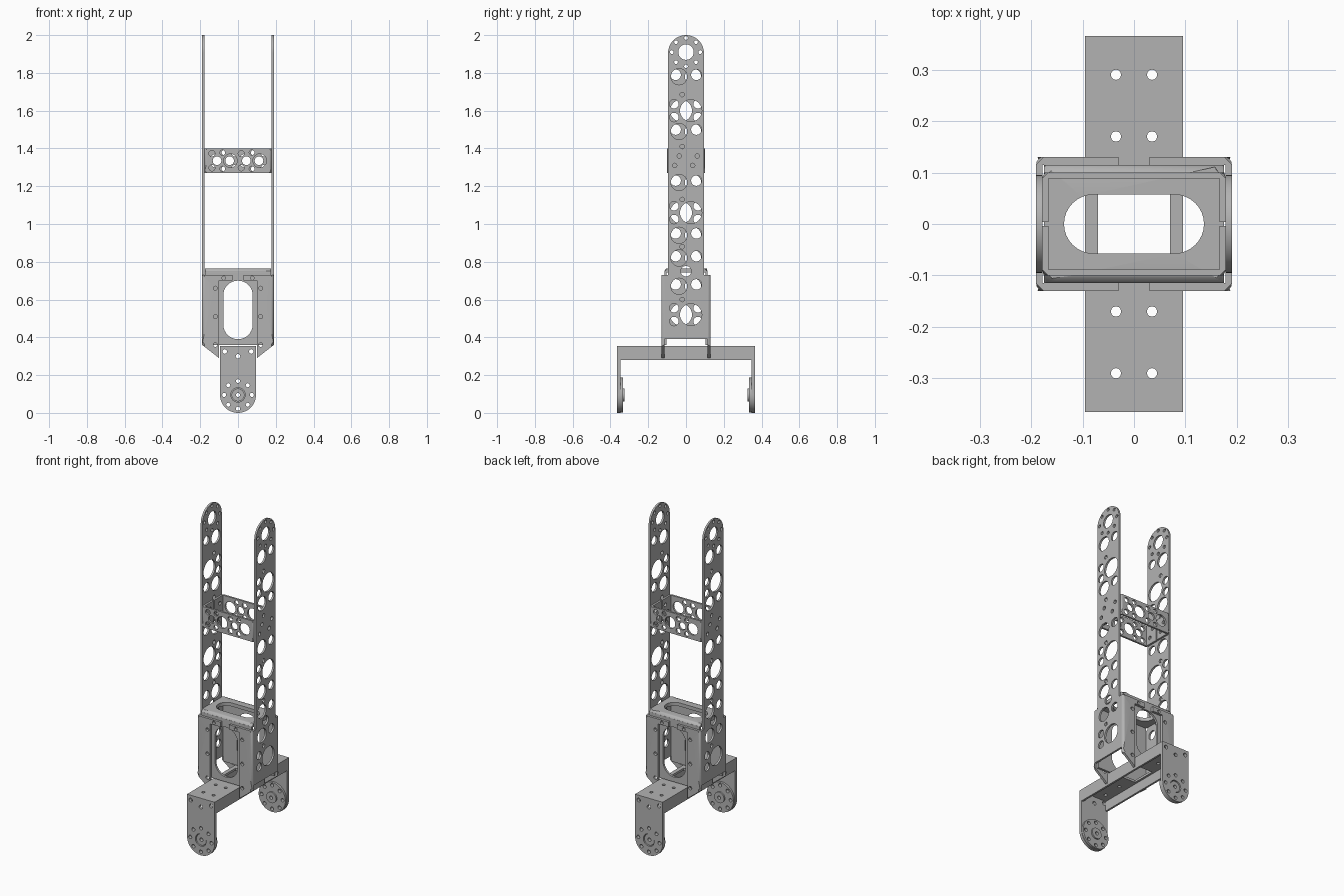
import bpy, bmesh
from math import sin, cos, pi
from mathutils import Matrix

if "Cube" in bpy.data.objects:
    bpy.data.objects.remove(bpy.data.objects["Cube"])

GREY = (0.45, 0.45, 0.45, 1)
metal = bpy.data.materials.new("grey_metal")
metal.use_nodes = True
metal.diffuse_color = GREY
metal.node_tree.nodes["Principled BSDF"].inputs["Base Color"].default_value = GREY

# Plate axes: u, v in the sheet and w through it
AXES = {
    "x": Matrix(((0, 0, 1, 0), (1, 0, 0, 0), (0, 1, 0, 0), (0, 0, 0, 1))),
    "y": Matrix(((1, 0, 0, 0), (0, 0, -1, 0), (0, 1, 0, 0), (0, 0, 0, 1))),
    "z": Matrix.Identity(4),
}
ONE = [(1, 1)]
TURN = [(1, 1), (-1, -1)]
FRONT_BACK = [(1, 1), (1, -1)]
SIDES = [(1, 1), (-1, 1)]
FOUR = SIDES + [(1, -1), (-1, -1)]


def arc(u, v, r, start, end, n):
    return [(u + r * cos(start + (end - start) * i / n),
             v + r * sin(start + (end - start) * i / n)) for i in range(n + 1)]


def circle(u, v, r, n=24):
    return arc(u, v, r, 0, 2 * pi, n)[:-1]


def rect(u, v, hu, hv):
    return [(u - hu, v - hv), (u + hu, v - hv), (u + hu, v + hv), (u - hu, v + hv)]


def ring(u, v, radius, r, count=8):
    return [circle(*p, r, 12) for p in circle(u, v, radius, count)]


def finish(name, bm, copies):
    """Shade smooth with sharp edges, then place mirrored or turned copies."""
    bmesh.ops.remove_doubles(bm, verts=bm.verts, dist=0.0001)
    for f in bm.faces:
        f.smooth = True
    for e in bm.edges:
        e.smooth = e.calc_face_angle(0) < 0.6
    for i, (sx, sy) in enumerate(copies):
        part = bm.copy()
        part.transform(Matrix.Diagonal((sx, sy, 1, 1)))
        bmesh.ops.recalc_face_normals(part, faces=part.faces)
        mesh = bpy.data.meshes.new(name)
        part.to_mesh(mesh)
        part.free()
        mesh.materials.append(metal)
        label = name if len(copies) == 1 else f"{name}_{i + 1}"
        bpy.context.collection.objects.link(bpy.data.objects.new(label, mesh))
    bm.free()


def plate(name, axis, near, far, outline, holes=(), copies=ONE, bend=None, radius=0.011):
    """Sheet cut from an outline with holes, between two depths on an axis."""
    curve = bpy.data.curves.new(name, "CURVE")
    curve.dimensions = "2D"
    curve.fill_mode = "BOTH"
    curve.extrude = abs(far - near) / 2
    for loop in [outline, *holes]:
        spline = curve.splines.new("POLY")
        spline.points.add(len(loop) - 1)
        for point, (u, v) in zip(spline.points, loop):
            point.co = (u, v, 0, 1)
        spline.use_cyclic_u = True
    helper = bpy.data.objects.new(name, curve)
    bpy.context.collection.objects.link(helper)
    bpy.context.view_layer.update()
    graph = bpy.context.evaluated_depsgraph_get()
    mesh = bpy.data.meshes.new_from_object(helper.evaluated_get(graph))
    bpy.data.objects.remove(helper)
    bm = bmesh.new()
    bm.from_mesh(mesh)
    bpy.data.meshes.remove(mesh)
    bmesh.ops.remove_doubles(bm, verts=bm.verts, dist=0.0001)
    middle = (near + far) / 2 * (-1 if axis == "y" else 1)
    bm.transform(AXES[axis] @ Matrix.Translation((0, 0, middle)))
    if bend:
        edges = [e for e in bm.edges if bend((e.verts[0].co + e.verts[1].co) / 2)]
        bmesh.ops.bevel(bm, geom=edges, offset=radius, segments=4,
                        profile=0.5, affect="EDGES")
    finish(name, bm, copies)


# Side rails: round top, perforated, widening into the body wall
rail = [(0.115, 0.73), (0.095, 0.73)] + arc(0, 1.905, 0.095, 0, pi, 20)
rail += [(-0.095, 0.73), (-0.115, 0.73), (-0.115, 0.39), (0.115, 0.39)]
holes = [circle(0, 1.91, 0.041), circle(0, 0.75, 0.028)] + ring(0, 1.91, 0.075, 0.01)
for z in (1.78, 1.49, 1.22, 0.94, 0.82, 0.67):
    holes += [circle(-0.037, z, 0.043), circle(0.055, z + 0.01, 0.028)]
for z in (1.6, 1.06, 0.52):
    holes += [circle(0.026, z, 0.058)]
    holes += [circle(-0.063, z + s * 0.035, 0.024) for s in (-1, 1)]
for z in (1.685, 1.41, 1.13, 0.88, 0.6):
    holes.append(circle(-0.02, z, 0.012, 12))
screws = [(-0.06, 1.31), (-0.035, 1.36), (0.035, 1.31), (0.06, 1.36)]
screw_holes = [circle(y, z, 0.012, 12) for y, z in screws]
plate("side_rail", "x", 0.178, 0.19, rail, holes + screw_holes, TURN)

# Cross brace: perforated front and back, split side walls
holes = []
for x in (-0.04, 0.115):
    holes += [circle(x, 1.335, 0.036), circle(x - 0.071, 1.335, 0.023)]
    for s in (-1, 1):
        holes += [circle(x - 0.098, 1.335 + s * 0.038, 0.016, 16),
                  circle(x - 0.042, 1.335 + s * 0.043, 0.014, 16)]
plate("brace_panel", "y", -0.1, -0.088, rect(0, 1.335, 0.178, 0.065), holes, TURN,
      bend=lambda c: abs(c.x) > 0.177 and c.y < -0.099)
for side, s in (("front", -1), ("back", 1)):
    cuts = [circle(y, z, 0.012, 12) for y, z in screws if y * s > 0]
    plate("brace_" + side + "_end", "x", 0.166, 0.178,
          rect(s * 0.047, 1.335, 0.043, 0.065), cuts, SIDES)

# Body flanges wrapped around the front and back corners
flange = [(0.03, 0.73), (0.19, 0.73), (0.19, 0.36), (0.1, 0.29), (0.1, 0.7), (0.03, 0.7)]
holes = [circle(0.12, z, 0.011, 12) for z in (0.36, 0.51, 0.66)]
holes.append(circle(0.075, 0.714, 0.01, 12))
plate("body_flange", "y", -0.13, -0.115, flange, holes, FOUR,
      bend=lambda c: c.x > 0.189 and c.y < -0.129, radius=0.014)

# Inner body: windowed panels and a bent top with an oval opening
window = arc(0, 0.622, 0.078, 0, pi, 16) + arc(0, 0.468, 0.078, pi, 2 * pi, 16)
plate("body_panel", "y", -0.115, -0.102, rect(0, 0.555, 0.175, 0.195), [window], FRONT_BACK)
oval = arc(0.079, 0, 0.057, -pi / 2, pi / 2, 16) + arc(-0.079, 0, 0.057, pi / 2, 1.5 * pi, 16)
plate("body_top", "z", 0.742, 0.764, rect(0, 0, 0.175, 0.115), [oval],
      bend=lambda c: abs(c.y) > 0.114 and c.z > 0.763, radius=0.018)

# Fork: channel beam with a central opening
holes = [rect(0, 0, 0.07, 0.075)]
holes += [circle(sx * 0.035, sy * y, 0.01, 12) for sx, sy in FOUR for y in (0.17, 0.29)]
plate("fork_beam", "z", 0.341, 0.355, rect(0, 0, 0.095, 0.365), holes)
plate("fork_beam_side", "x", 0.083, 0.095, rect(0, 0.3175, 0.36, 0.0375), copies=SIDES)

# Fork legs with round ends
leg = [(0.095, 0.355), (-0.095, 0.355)] + arc(0, 0.095, 0.095, pi, 2 * pi, 24)
holes = ring(0, 0.095, 0.073, 0.011) + [circle(0, 0.095, 0.038)]
holes += [circle(x, z, 0.012, 12) for x, z in ((-0.07, 0.325), (0.07, 0.325), (0, 0.3))]
plate("fork_leg", "y", -0.365, -0.347, leg, holes, FRONT_BACK)

# Pivot discs and hubs inside the legs
plate("pivot_disc", "y", -0.347, -0.334, circle(0, 0.095, 0.092, 40),
      ring(0, 0.095, 0.073, 0.011) + [circle(0, 0.095, 0.02)], FRONT_BACK)
plate("pivot_hub", "y", -0.36, -0.325, circle(0, 0.095, 0.034),
      [circle(0, 0.095, 0.011, 12)], FRONT_BACK)
